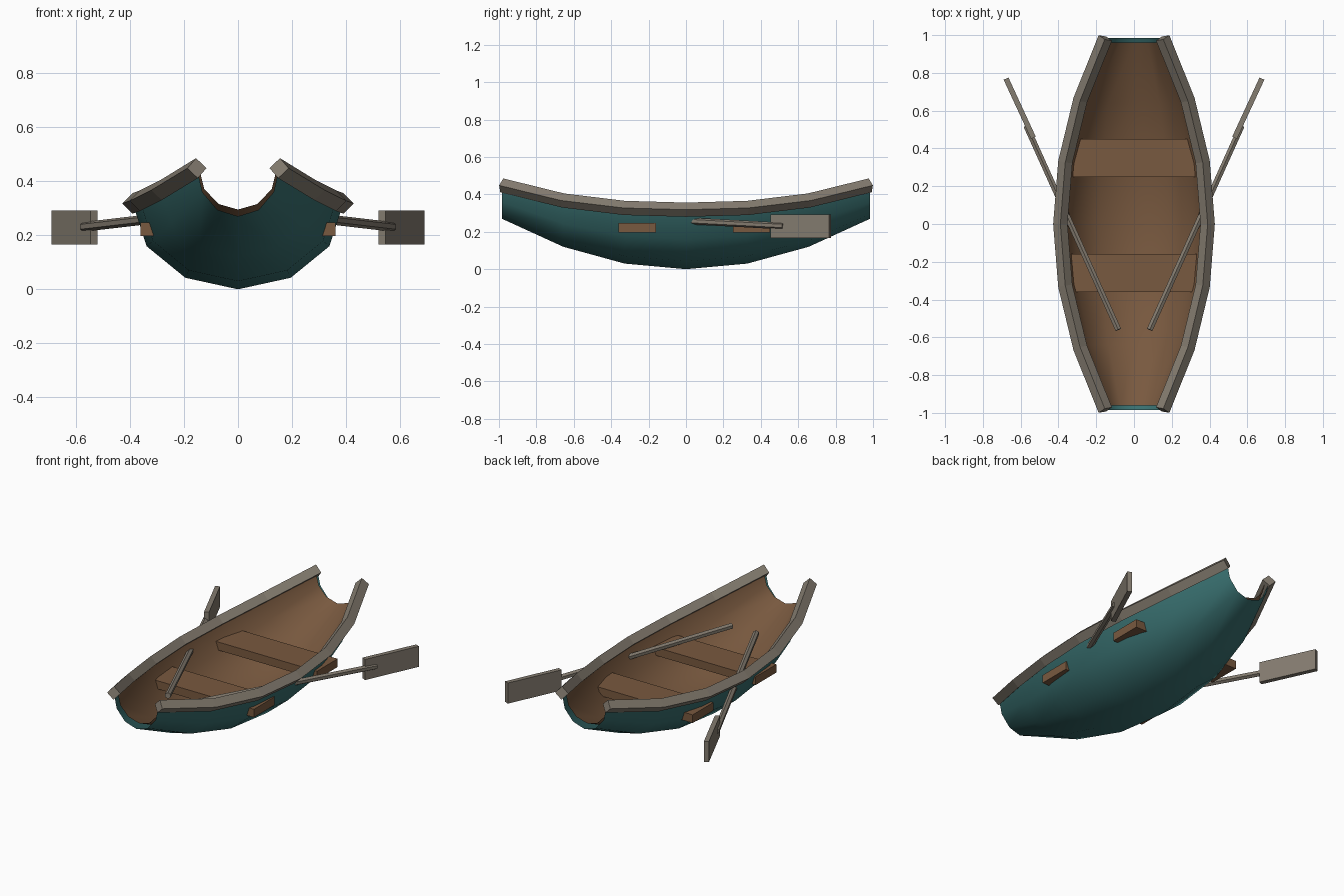
import bpy, bmesh, math
from mathutils import Vector, Matrix

if "Cube" in bpy.data.objects:
    bpy.data.objects.remove(bpy.data.objects["Cube"])


def material(name, rgb):
    m = bpy.data.materials.new(name)
    m.diffuse_color = (*rgb, 1)
    m.use_nodes = True
    m.node_tree.nodes["Principled BSDF"].inputs["Base Color"].default_value = m.diffuse_color
    return m


TEAL = material("teal_paint", (0.04, 0.16, 0.16))
BROWN = material("brown_wood", (0.19, 0.10, 0.05))
GREY = material("weathered_wood", (0.23, 0.20, 0.16))


def finish(name, bm, mat, smooth=False):
    bmesh.ops.recalc_face_normals(bm, faces=bm.faces[:])
    me = bpy.data.meshes.new(name)
    bm.to_mesh(me)
    bm.free()
    me.materials.append(mat)
    for p in me.polygons:
        p.use_smooth = smooth
    ob = bpy.data.objects.new(name, me)
    bpy.context.collection.objects.link(ob)
    return ob


def loft(bm, rings, closed):
    rows = [[bm.verts.new(p) for p in r] for r in rings]
    n = len(rows[0])
    for a, b in zip(rows, rows[1:]):
        for i in range(n if closed else n - 1):
            j = (i + 1) % n
            bm.faces.new((a[i], a[j], b[j], b[i]))
    if closed:
        bm.faces.new(rows[0])
        bm.faces.new(rows[-1])


def box(name, size, matrix, mat):
    bm = bmesh.new()
    bmesh.ops.create_cube(bm, size=1, matrix=matrix @ Matrix.Diagonal((*size, 1)))
    return finish(name, bm, mat)


# Hull lines: half width, keel height and gunwale height along the length
STATIONS = [i / 3 for i in range(-3, 4)]


def width(t):
    return 0.39 - 0.238 * t * t


def keel(t):
    return 0.27 * t * t


def gunwale(t):
    return 0.318 + 0.13 * abs(t) ** 2.4


# Outer and inner shells, half-ellipse sections, open at both ends
def shell(name, length, scale, lift, mat):
    rings = []
    for t in STATIONS:
        low = keel(t) + lift
        ring = []
        for k in range(-3, 4):
            a = k * math.pi / 6
            ring.append((width(t) * scale * math.sin(a), t * length,
                         low + (gunwale(t) - low) * (1 - math.cos(a))))
        rings.append(ring)
    bm = bmesh.new()
    loft(bm, rings, False)
    return finish(name, bm, mat, True)


outer = shell("outer_hull", 0.985, 1.0, 0.0, TEAL)
inner = shell("inner_hull", 0.96, 0.95, 0.025, BROWN)

# Gunwale rails: diamond section swept along each top edge
for side, label in ((-1, "left"), (1, "right")):
    path = [Vector((side * width(t), t * 0.985, gunwale(t))) for t in STATIONS]
    rings = []
    for i, p in enumerate(path):
        tan = (path[min(i + 1, 6)] - path[max(i - 1, 0)]).normalized()
        across = tan.cross(Vector((0, 0, 1))).normalized()
        up = across.cross(tan)
        rings.append([p + d * 0.038 for d in (across, up, -across, -up)])
    bm = bmesh.new()
    loft(bm, rings, True)
    finish(label + "_rail", bm, GREY)

# Bench seats, ends poking through the hull
for label, y in (("front", -0.26), ("rear", 0.35)):
    box(label + "_seat", (0.72, 0.2, 0.05), Matrix.Translation((0, y, 0.222)), BROWN)

# Oars: six-sided shaft plus upright flat blade
for side, label in ((-1, "left"), (1, "right")):
    a = Vector((side * 0.083, -0.56, 0.288))
    b = Vector((side * 0.57, 0.52, 0.231))
    d = b - a
    mat = Matrix.Translation((a + b) / 2) @ d.to_track_quat('Z', 'Y').to_matrix().to_4x4()
    bm = bmesh.new()
    bmesh.ops.create_cone(bm, cap_ends=True, segments=6, radius1=0.018,
                          radius2=0.018, depth=d.length, matrix=mat)
    finish(label + "_oar_shaft", bm, GREY)
    turn = Matrix.Rotation(-side * math.radians(24.8), 4, 'Z')
    box(label + "_oar_blade", (0.028, 0.345, 0.126),
        Matrix.Translation((side * 0.605, 0.613, 0.229)) @ turn, GREY)
